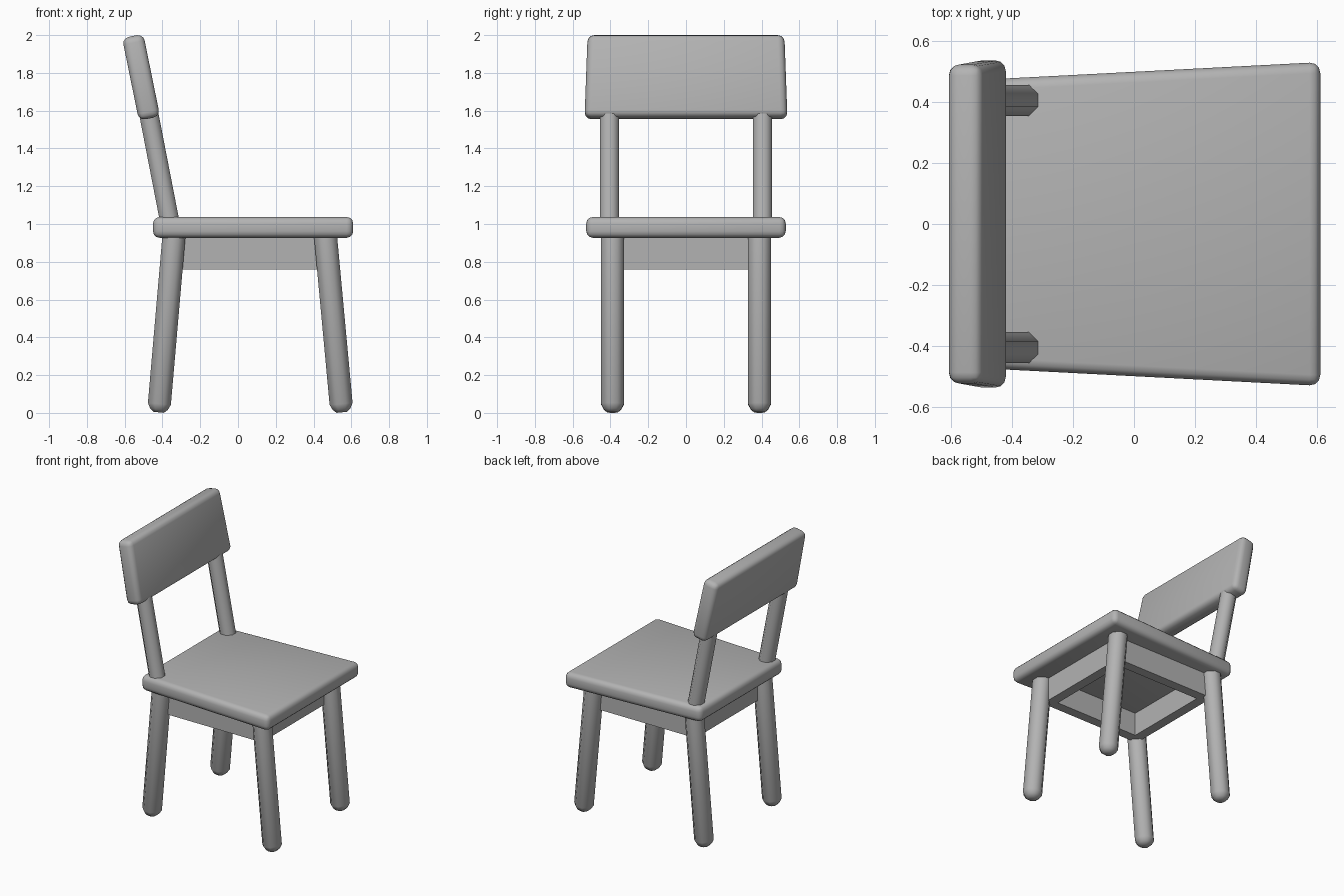
import bpy, bmesh, math
from mathutils import Vector, Matrix

if "Cube" in bpy.data.objects:
    bpy.data.objects.remove(bpy.data.objects["Cube"], do_unlink=True)

grey = bpy.data.materials.new("plain grey")
grey.use_nodes = True
colour = (0.45, 0.45, 0.45, 1)
grey.diffuse_color = colour
grey.node_tree.nodes["Principled BSDF"].inputs["Base Color"].default_value = colour


def finish(name, bm, smooth=None):
    """Turn a bmesh into a named object with the chair's material."""
    bmesh.ops.recalc_face_normals(bm, faces=bm.faces)
    mesh = bpy.data.meshes.new(name)
    bm.to_mesh(mesh)
    bm.free()
    mesh.materials.append(grey)
    obj = bpy.data.objects.new(name, mesh)
    bpy.context.collection.objects.link(obj)
    if smooth:
        bpy.ops.object.select_all(action='DESELECT')
        obj.select_set(True)
        bpy.context.view_layer.objects.active = obj
        bpy.ops.object.shade_smooth_by_angle(angle=math.radians(smooth))
    return obj


def rod(name, start, end, rings):
    """Eight-sided rod; rings are (distance from start, radius)."""
    start, end = Vector(start), Vector(end)
    step = (end - start).normalized()
    side = Vector((0, 1, 0))
    across = side.cross(step)
    bm = bmesh.new()
    loops = []
    for dist, radius in rings + [((end - start).length, rings[-1][1])]:
        angles = [math.pi * (k + 0.5) / 4 for k in range(8)]
        loops.append([bm.verts.new(start + step * dist + radius * (
            across * math.cos(a) + side * math.sin(a))) for a in angles])
    for low, high in zip(loops, loops[1:]):
        for k in range(8):
            n = (k + 1) % 8
            bm.faces.new((low[k], low[n], high[n], high[k]))
    bm.faces.new(loops[0])
    bm.faces.new(loops[-1])
    return finish(name, bm, 50)


def rounded_slab(name, length, thickness, half_start, half_end, bevel, matrix):
    """Slab along local x whose width changes from start to end."""
    bm = bmesh.new()
    bmesh.ops.create_cube(bm, size=1)
    for v in bm.verts:
        half = half_end if v.co.x > 0 else half_start
        v.co = (v.co.x * length, v.co.y * 2 * half, v.co.z * thickness)
    bmesh.ops.bevel(bm, geom=bm.edges[:], offset=bevel, segments=3,
                    profile=0.5, affect='EDGES', clamp_overlap=True)
    bm.transform(matrix)
    return finish(name, bm, 40)


# Seat, wider towards its front edge
rounded_slab("seat", 1.06, 0.11, 0.475, 0.53, 0.035,
             Matrix.Translation((0.08, 0, 0.982)))

# Leaning backrest, slightly narrower at the top
lean = Matrix.Rotation(math.radians(-101.5), 4, 'Y')
rounded_slab("backrest", 0.445, 0.114, 0.537, 0.521, 0.035,
             Matrix.Translation((-0.513, 0, 1.777)) @ lean)

# Splayed legs with rounded feet, and the back posts
foot = [(0, 0.03), (0.016, 0.05), (0.045, 0.066)]
for label, s in (("left", 1), ("right", -1)):
    y = s * 0.389
    rod("front_leg_" + label, (0.55, y, 0.003), (0.462, y, 0.95), foot)
    rod("rear_leg_" + label, (-0.42, y, 0.003), (-0.338, y, 0.95), foot)
    rod("back_post_" + label, (-0.359, s * 0.405, 1.0),
        (-0.495, s * 0.405, 1.7), [(0, 0.055)])

# Open apron frame under the seat
x0, x1, half, wall = -0.345, 0.46, 0.385, 0.07
bm = bmesh.new()


def corners(inset, z):
    a, b, w = x0 + inset, x1 - inset, half - inset
    return [bm.verts.new((x, y, z)) for x, y in ((a, -w), (b, -w), (b, w), (a, w))]


rims = [corners(0, 0.76), corners(0, 0.94), corners(wall, 0.94), corners(wall, 0.76)]
for i, ring in enumerate(rims):
    after = rims[(i + 1) % 4]
    for k in range(4):
        n = (k + 1) % 4
        bm.faces.new((ring[k], ring[n], after[n], after[k]))
finish("apron_frame", bm)
